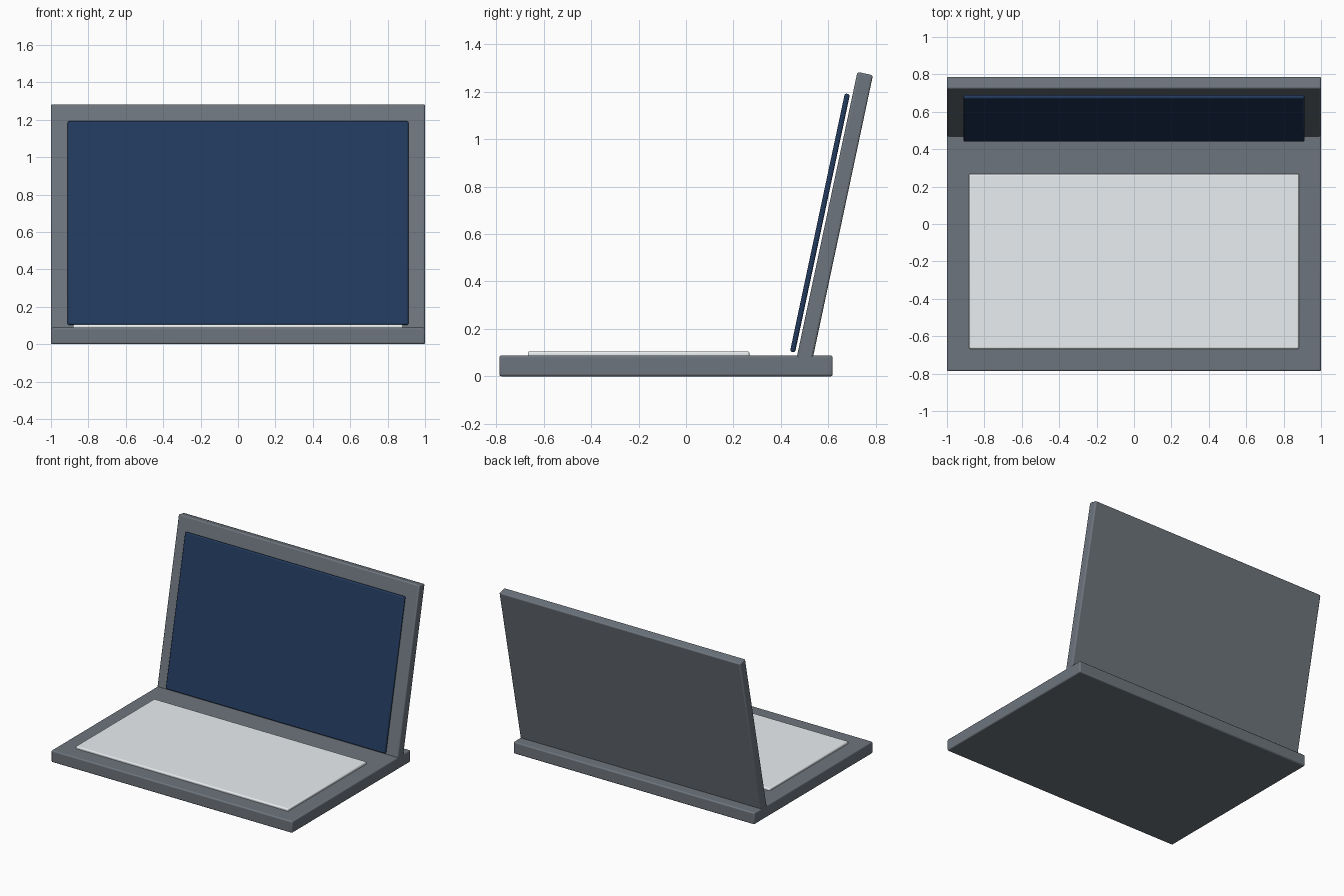
import bpy
from math import radians, sin, cos

if "Cube" in bpy.data.objects:
    bpy.data.objects.remove(bpy.data.objects["Cube"])

TILT = radians(12)


def material(name, rgb):
    mat = bpy.data.materials.new(name)
    mat.diffuse_color = (*rgb, 1)
    mat.use_nodes = True
    mat.node_tree.nodes["Principled BSDF"].inputs["Base Color"].default_value = mat.diffuse_color
    return mat


def slab(name, size, loc, mat, bevel, tilt=0):
    """Box with softly rounded edges, optionally leaned back."""
    bpy.ops.mesh.primitive_cube_add(size=1, location=loc)
    ob = bpy.context.object
    ob.name = name
    ob.scale = size
    bpy.ops.object.transform_apply(location=False, rotation=False, scale=True)
    ob.rotation_euler.x = -tilt
    mod = ob.modifiers.new("edge_round", "BEVEL")
    mod.width = bevel
    mod.segments = 3
    ob.data.materials.append(mat)
    bpy.ops.object.shade_smooth_by_angle(angle=radians(35))
    return ob


def on_lid(along, out):
    """Point a distance up the lid's front face and out along its normal."""
    y0, z0 = 0.723, 1.284          # top front edge of the lid
    return (0,
            y0 + along * sin(TILT) - out * cos(TILT),
            z0 + along * cos(TILT) + out * sin(TILT))


shell = material("shell_grey", (0.155, 0.178, 0.205))
keys = material("keyboard_grey", (0.82, 0.86, 0.88))
glass = material("screen_blue", (0.016, 0.042, 0.11))

# Base and raised keyboard panel
slab("base", (2, 1.406, 0.088), (0, -0.084, 0.044), shell, 0.009)
slab("keyboard_panel", (1.764, 0.935, 0.03), (0, -0.2, 0.09), keys, 0.008)

# Leaning lid, sunk into the base
lid_len, lid_thick = 1.26, 0.067
slab("lid", (2, lid_thick, lid_len), on_lid(-lid_len / 2, -lid_thick / 2),
     shell, 0.009, TILT)

# Screen panel floating just ahead of the lid
slab("screen", (1.822, 0.022, 1.114), on_lid(-0.656, 0.022), glass, 0.009, TILT)
